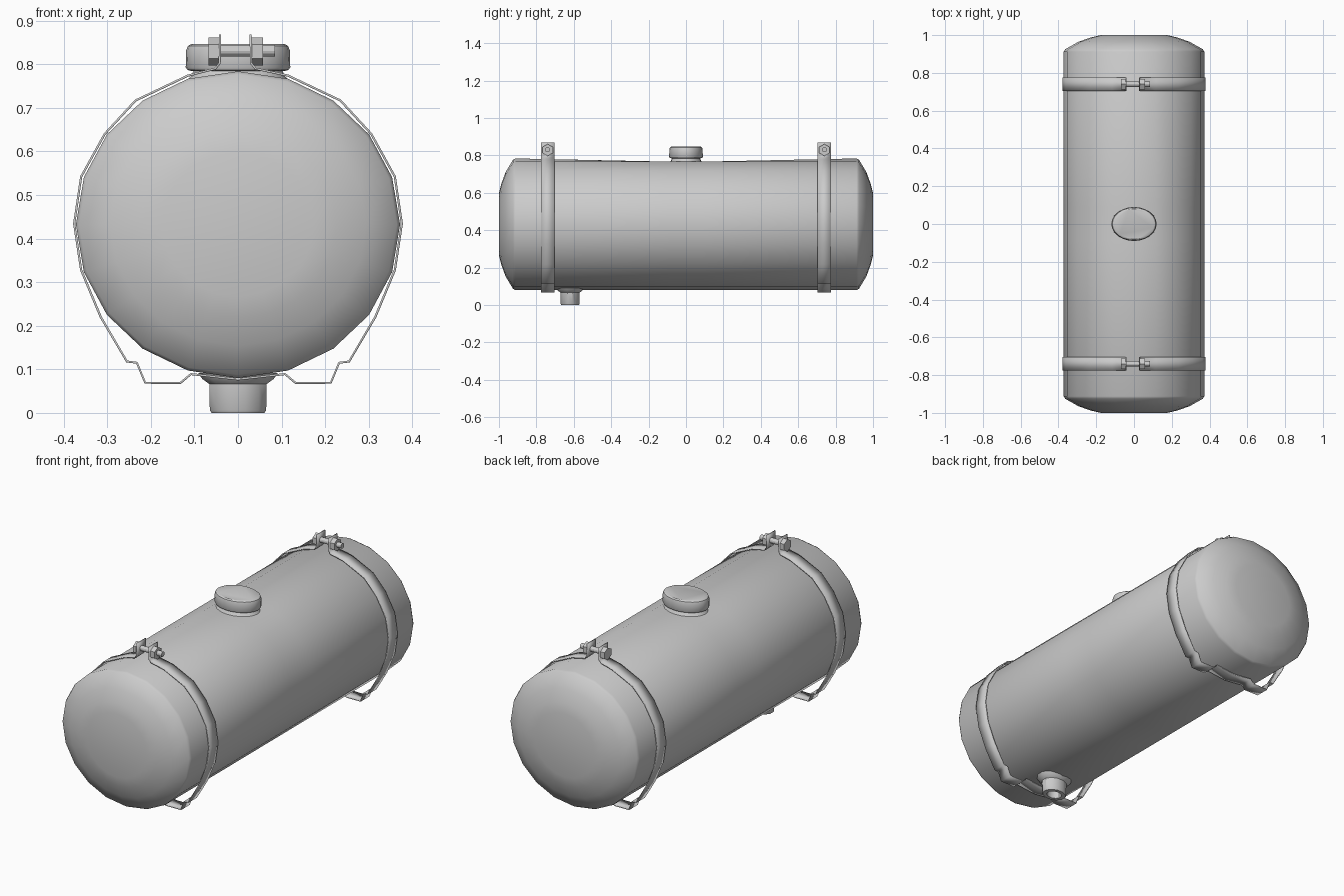
import bpy, bmesh
from math import sin, cos, pi, radians

if "Cube" in bpy.data.objects:
    bpy.data.objects.remove(bpy.data.objects["Cube"])

ZC, RX, RZ = 0.432, 0.372, 0.352   # tank centre height and half axes


def finish(name, bm, angle=35):
    bmesh.ops.recalc_face_normals(bm, faces=bm.faces)
    me = bpy.data.meshes.new(name)
    bm.to_mesh(me)
    bm.free()
    ob = bpy.data.objects.new(name, me)
    bpy.context.collection.objects.link(ob)
    bpy.ops.object.select_all(action='DESELECT')
    ob.select_set(True)
    bpy.context.view_layer.objects.active = ob
    bpy.ops.object.shade_smooth_by_angle(angle=radians(angle))
    return ob


def loft(name, rings, angle=35):
    """Skin a list of equal point rings and cap both ends."""
    bm = bmesh.new()
    vs = [[bm.verts.new(p) for p in r] for r in rings]
    n = len(vs[0])
    for a, b in zip(vs, vs[1:]):
        for i in range(n):
            j = (i + 1) % n
            bm.faces.new((a[i], a[j], b[j], b[i]))
    bm.faces.new(vs[0])
    bm.faces.new(vs[-1])
    return finish(name, bm, angle)


def turned(name, profile, y, n, rot=0, angle=35):
    """Upright elliptical part from (rx, ry, z) rings."""
    return loft(name, [[(rx * cos(2 * pi * i / n + rot), y + ry * sin(2 * pi * i / n + rot), z)
                        for i in range(n)] for rx, ry, z in profile], angle)


def rod(name, x0, x1, r, y, z, n):
    """Prism along x with a corner pointing up."""
    return loft(name, [[(x, y + r * sin(2 * pi * i / n), z + r * cos(2 * pi * i / n))
                        for i in range(n)] for x in (x0, x1)], 25)


# Tank: 20-sided shell with dished ends, top dips slightly at the filler
half = [(0.09, 1), (0.912, 1), (0.925, 0.98), (0.965, 0.79), (0.988, 0.61), (1.0, 0.47)]
prof = [(-y, s) for y, s in reversed(half)] + half
rings = []
for y, s in prof:
    ring = []
    for i in range(20):
        a = 2 * pi * i / 20
        dip = 0.018 if i == 5 and abs(y) < 0.1 else 0
        ring.append((RX * s * cos(a), y, ZC + RZ * s * sin(a) - dip))
    rings.append(ring)
loft("tank", rings, 35)

# Filler neck and cap
turned("filler_neck", [(0.125, 0.095, 0.755), (0.108, 0.08, 0.772), (0.1, 0.072, 0.79)], 0, 24)
turned("filler_cap", [(0.108, 0.08, 0.785), (0.116, 0.087, 0.787), (0.12, 0.09, 0.793),
                      (0.119, 0.089, 0.832), (0.115, 0.086, 0.842), (0.106, 0.079, 0.847)], 0, 24)

# Drain outlet with a recessed bore
turned("drain_outlet", [(0.095, 0.075, 0.092), (0.085, 0.068, 0.078), (0.068, 0.053, 0.066),
                        (0.067, 0.052, 0.006), (0.063, 0.049, 0.0), (0.04, 0.031, 0.0),
                        (0.038, 0.03, 0.06)], -0.62, 12, pi / 12)

# Straps: left half path from lug to the bottom, mirrored to the right
path = [(-0.041, 0.868), (-0.042, 0.803), (-0.052, 0.79), (-0.115, 0.774), (-0.235, 0.717),
        (-0.306, 0.64), (-0.36, 0.542), (-0.376, 0.434), (-0.36, 0.328), (-0.315, 0.22),
        (-0.255, 0.118), (-0.232, 0.115), (-0.213, 0.069), (-0.132, 0.069), (-0.108, 0.089)]
right = [(-x - (0.012 if abs(x) < 0.06 else 0), z) for x, z in reversed(path)]
full = path + [(0.0, 0.077)] + right

for label, y in (("front", -0.74), ("back", 0.74)):
    bm = bmesh.new()
    pairs = [[bm.verts.new((x, y + d, z)) for d in (-0.036, 0.036)] for x, z in full]
    for a, b in zip(pairs, pairs[1:]):
        bm.faces.new((a[0], a[1], b[1], b[0]))
    strap = finish(label + "_strap", bm, 20)
    mod = strap.modifiers.new("thickness", 'SOLIDIFY')
    mod.thickness = 0.005
    mod.offset = 0

    # Clamp bolt: shank, hex head and hex nut
    rod(label + "_bolt_shank", -0.05, 0.085, 0.0135, y, 0.831, 12)
    rod(label + "_bolt_head", -0.068, -0.043, 0.032, y, 0.829, 6)
    rod(label + "_bolt_nut", 0.032, 0.057, 0.032, y, 0.829, 6)
